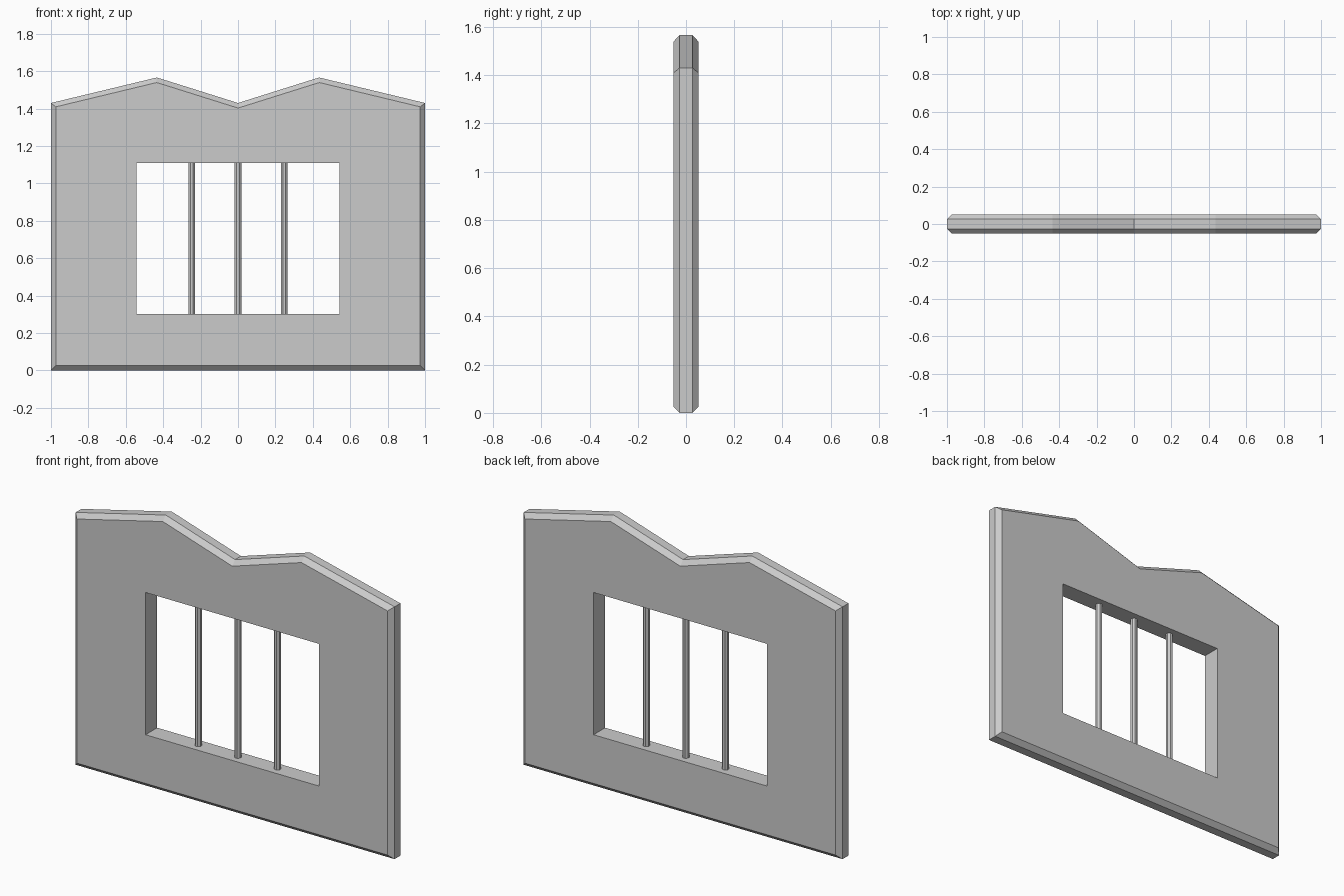
import bpy, bmesh, math

if "Cube" in bpy.data.objects:
    bpy.data.objects.remove(bpy.data.objects["Cube"])

HALF_T = 0.052       # half panel thickness
CHAMFER = 0.026
HOLE = (-0.543, 0.543, 0.302, 1.108)   # x0, x1, z0, z1


def finish(bm, name):
    bmesh.ops.recalc_face_normals(bm, faces=bm.faces)
    mesh = bpy.data.meshes.new(name)
    bm.to_mesh(mesh)
    bm.free()
    obj = bpy.data.objects.new(name, mesh)
    bpy.context.collection.objects.link(obj)
    return obj


# Wall panel: twin-peaked outline, extruded, outer rim chamfered
half = [(1, 0), (1, 1.43), (0.46, 1.56), (0.435, 1.566), (0.41, 1.559)]
outline = half + [(0, 1.43)] + [(-x, z) for x, z in reversed(half)]
bm = bmesh.new()
face = bm.faces.new([bm.verts.new((x, -HALF_T, z)) for x, z in outline])
ext = bmesh.ops.extrude_face_region(bm, geom=[face])
new_verts = [g for g in ext["geom"] if isinstance(g, bmesh.types.BMVert)]
bmesh.ops.translate(bm, verts=new_verts, vec=(0, 2 * HALF_T, 0))
bmesh.ops.recalc_face_normals(bm, faces=bm.faces)
rim = [e for e in bm.edges if abs(e.verts[0].co.y - e.verts[1].co.y) < 1e-5]
bmesh.ops.bevel(bm, geom=rim, offset=CHAMFER, offset_type='OFFSET',
                segments=1, profile=0.5, affect='EDGES')
panel = finish(bm, "wall_panel")

# Window opening
x0, x1, z0, z1 = HOLE
bm = bmesh.new()
bmesh.ops.create_cube(bm, size=1)
for v in bm.verts:
    v.co = (x1 if v.co.x > 0 else x0, v.co.y, z1 if v.co.z > 0 else z0)
cutter = finish(bm, "window_cutter")
cutter.hide_render = True
cutter.hide_viewport = True
cut = panel.modifiers.new("window", 'BOOLEAN')
cut.operation = 'DIFFERENCE'
cut.solver = 'EXACT'
cut.object = cutter

# Window bars
for i, x in enumerate((-0.248, 0, 0.248)):
    bpy.ops.mesh.primitive_cylinder_add(
        vertices=8, radius=0.019, depth=z1 - z0 + 0.01,
        location=(x, 0, (z0 + z1) / 2), rotation=(0, 0, math.pi / 8))
    bpy.context.object.name = f"window_bar_{i + 1}"
